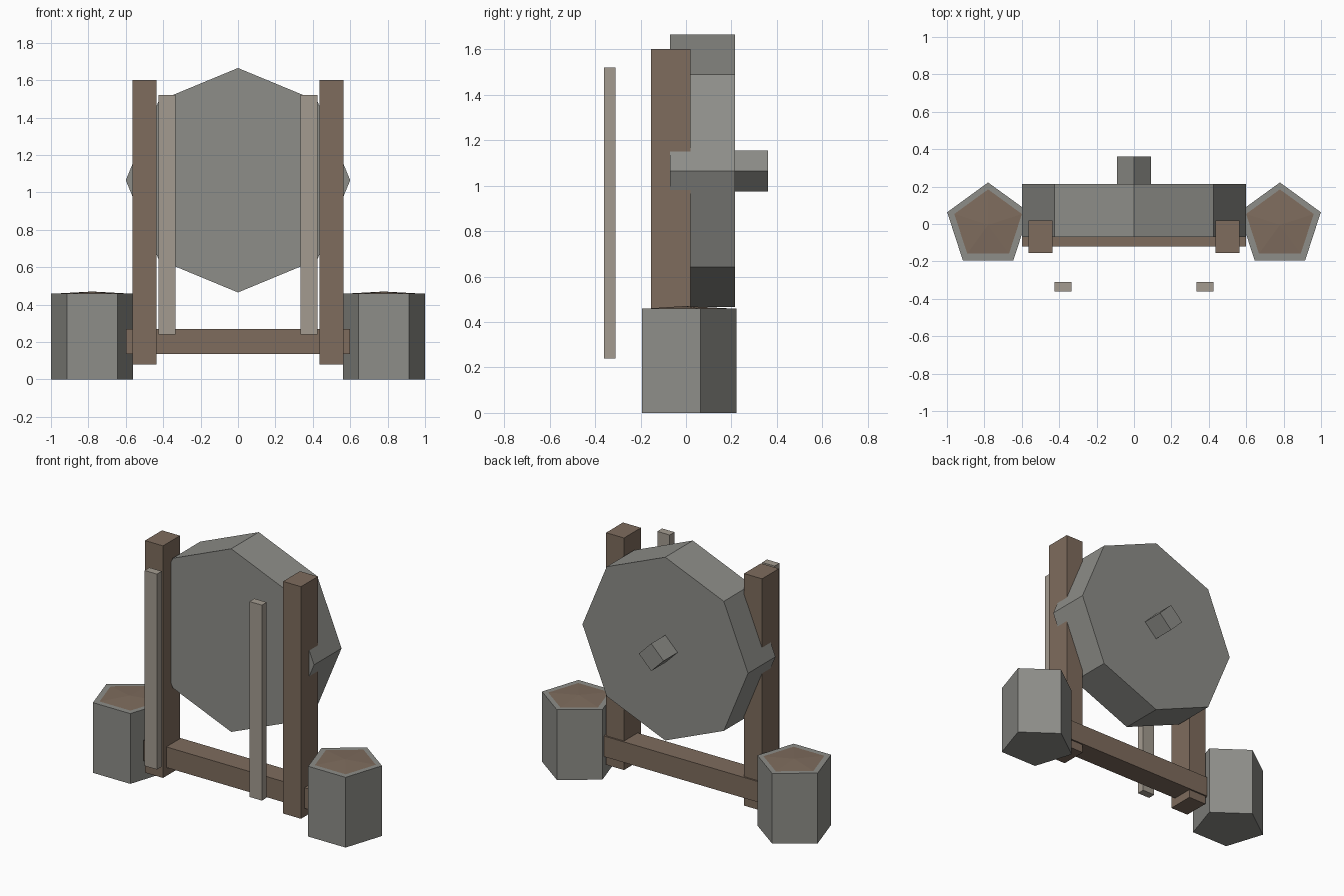
import bpy, math
from mathutils import Matrix

if "Cube" in bpy.data.objects:
    bpy.data.objects.remove(bpy.data.objects["Cube"])


def material(name, rgb):
    m = bpy.data.materials.new(name)
    m.diffuse_color = (*rgb, 1)
    m.use_nodes = True
    m.node_tree.nodes["Principled BSDF"].inputs["Base Color"].default_value = m.diffuse_color
    return m


wood = material("wood", (0.21, 0.15, 0.11))
pale_wood = material("pale_wood", (0.37, 0.33, 0.28))
stone = material("stone", (0.27, 0.27, 0.25))


def finish(name, mat):
    ob = bpy.context.object
    ob.name = name
    ob.data.materials.append(mat)
    return ob


def box(name, mat, x, y, z):
    """Box from (min, max) ranges on each axis."""
    r = (x, y, z)
    bpy.ops.mesh.primitive_cube_add(size=1)
    ob = finish(name, mat)
    ob.data.transform(Matrix.Translation([(a + b) / 2 for a, b in r])
                      @ Matrix.Diagonal([b - a for a, b in r] + [1]))
    return ob


def prism_y(name, mat, sides, radius, y0, y1, z):
    """Prism lying along y with a corner pointing straight up."""
    bpy.ops.mesh.primitive_cylinder_add(vertices=sides, radius=radius, depth=y1 - y0)
    ob = finish(name, mat)
    ob.data.transform(Matrix.Translation((0, (y0 + y1) / 2, z))
                      @ Matrix.Rotation(math.pi / 2, 4, 'X'))
    return ob


# Octagonal stone wheel and its square axle stub at the back
prism_y("stone_wheel", stone, 8, 0.6, -0.07, 0.215, 1.065)
prism_y("axle", stone, 4, 0.09, 0.0, 0.36, 1.065)

# Crossbeam joining the posts
box("crossbeam", wood, (-0.6, 0.6), (-0.12, 0.03), (0.135, 0.27))

for side, s in (("left", -1), ("right", 1)):
    # Upright post and loose slat in front
    box(side + "_post", wood, sorted((s * 0.435, s * 0.565)), (-0.155, 0.02), (0.08, 1.6))
    box(side + "_slat", pale_wood, sorted((s * 0.335, s * 0.425)), (-0.36, -0.31), (0.24, 1.52))

    # Five-sided stone block with a shallow brown fill on top
    bpy.ops.mesh.primitive_cylinder_add(vertices=5, radius=0.23, depth=0.46,
                                        location=(s * 0.78, -0.008, 0.23))
    finish(side + "_stone_block", stone)
    bpy.ops.mesh.primitive_cone_add(vertices=5, radius1=0.19, radius2=0, depth=0.01,
                                    location=(s * 0.78, -0.005, 0.465))
    finish(side + "_block_fill", wood)
